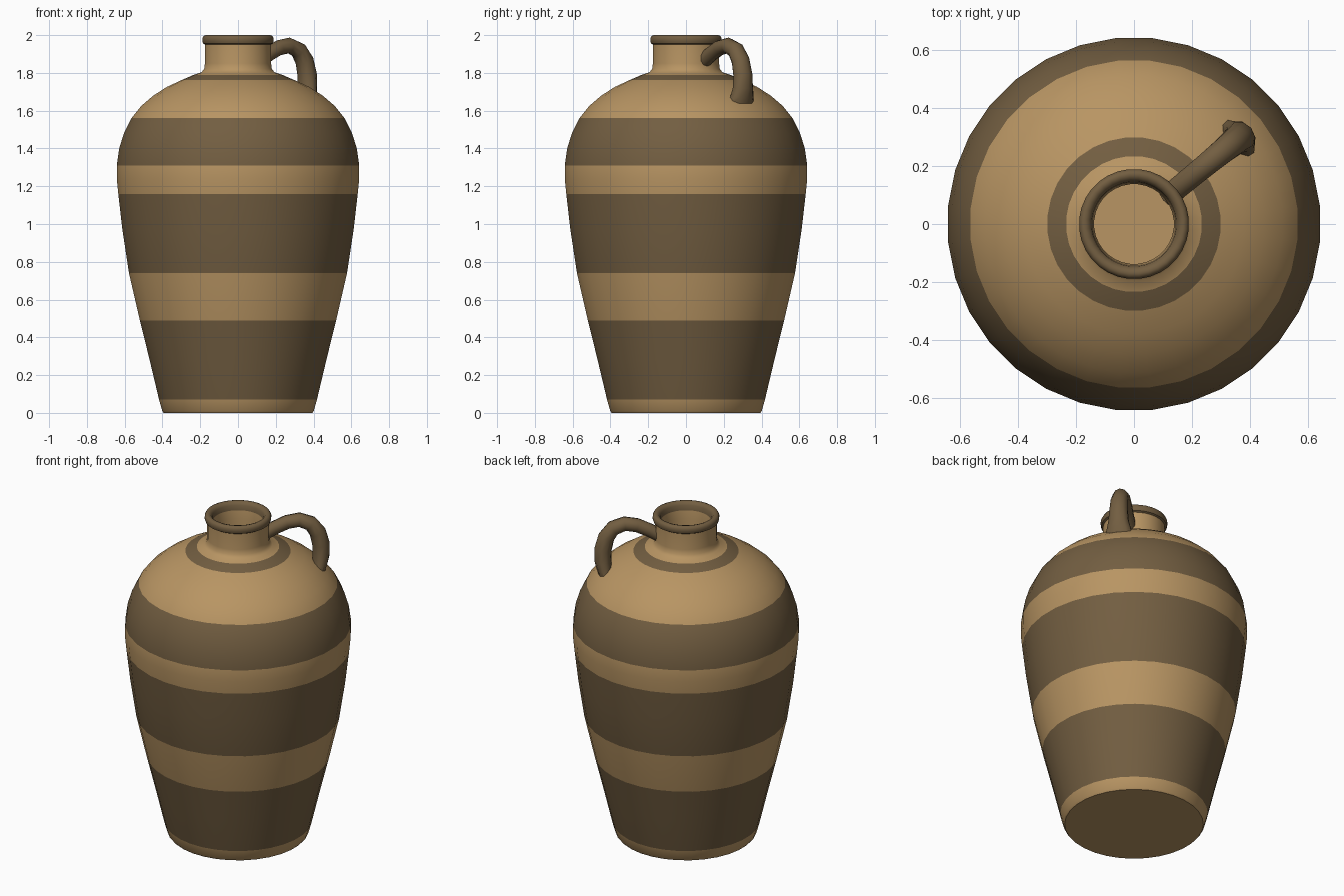
import bpy, bmesh
from math import sin, cos, pi, radians
from mathutils import Vector

if "Cube" in bpy.data.objects:
    bpy.data.objects.remove(bpy.data.objects["Cube"])


def material(name, colour):
    m = bpy.data.materials.new(name)
    m.diffuse_color = (*colour, 1)
    m.use_nodes = True
    m.node_tree.nodes["Principled BSDF"].inputs["Base Color"].default_value = m.diffuse_color
    return m


LIGHT = material("light_clay", (0.48, 0.30, 0.125))
DARK = material("dark_clay", (0.17, 0.112, 0.053))


def finish(name, bm, mats, angle=40):
    bmesh.ops.recalc_face_normals(bm, faces=bm.faces)
    me = bpy.data.meshes.new(name)
    bm.to_mesh(me)
    bm.free()
    for m in mats:
        me.materials.append(m)
    ob = bpy.data.objects.new(name, me)
    bpy.context.collection.objects.link(ob)
    bpy.ops.object.select_all(action='DESELECT')
    ob.select_set(True)
    bpy.context.view_layer.objects.active = ob
    bpy.ops.object.shade_smooth_by_angle(angle=radians(angle))
    return ob


def skin(bm, rings):
    """Bridge successive rings of vertices; returns faces per segment."""
    out = []
    for a, b in zip(rings, rings[1:]):
        n = len(a)
        out.append([bm.faces.new((a[i], a[(i + 1) % n], b[(i + 1) % n], b[i])) for i in range(n)])
    return out


def lathe(name, profile, sides=32):
    """Profile rows: radius, height, dark flag of the band above the row."""
    bm = bmesh.new()
    rings = []
    for r, z, _ in profile:
        angles = [2 * pi * (i + 0.5) / sides for i in range(sides)]
        rings.append([bm.verts.new((r * cos(a), r * sin(a), z)) for a in angles])
    for faces, row in zip(skin(bm, rings), profile):
        for f in faces:
            f.material_index = row[2]
    bm.faces.new(rings[0])
    bm.faces.new(rings[-1])
    return finish(name, bm, (LIGHT, DARK))


# Striped jar: outside wall, rolled rim, then the hollow inside
lathe("jar_body", [
    (0.395, 0, 0), (0.403, 0.01, 0), (0.42, 0.07, 1),
    (0.47, 0.28, 1), (0.522, 0.49, 0), (0.58, 0.74, 1),
    (0.615, 0.97, 1), (0.637, 1.16, 0), (0.645, 1.24, 0), (0.645, 1.31, 1),
    (0.632, 1.40, 1), (0.607, 1.48, 1), (0.567, 1.56, 0),
    (0.515, 1.625, 0), (0.45, 1.68, 0), (0.38, 1.725, 0),
    (0.30, 1.762, 1), (0.235, 1.79, 0), (0.195, 1.803, 0), (0.18, 1.82, 0),
    (0.176, 1.85, 0), (0.176, 1.95, 1),
    (0.186, 1.956, 1), (0.19, 1.968, 1), (0.19, 1.984, 1), (0.183, 1.996, 1),
    (0.172, 2.0, 1), (0.158, 1.996, 1), (0.147, 1.98, 1), (0.143, 1.95, 0),
    (0.138, 1.90, 0), (0.138, 1.79, 0), (0.30, 1.72, 0), (0.53, 1.55, 0),
    (0.605, 1.30, 0), (0.54, 0.74, 0), (0.38, 0.05, 0)])

# Handle: tapered loop from the neck to the shoulder
# path rows: distance from axis, height, half width, half thickness
path = [(0.15, 1.865, .040, .040), (0.21, 1.90, .040, .040), (0.28, 1.933, .041, .041),
        (0.35, 1.945, .043, .042), (0.415, 1.92, .046, .045), (0.455, 1.865, .050, .048),
        (0.474, 1.79, .054, .050), (0.475, 1.72, .060, .048), (0.468, 1.675, .072, .044),
        (0.462, 1.645, .078, .040)]
turn = radians(39.4)
out, side = Vector((cos(turn), sin(turn), 0)), Vector((-sin(turn), cos(turn), 0))
up = Vector((0, 0, 1))
pts = [out * r + up * z for r, z, _, _ in path]
bm = bmesh.new()
rings = []
for i, (p, row) in enumerate(zip(pts, path)):
    tangent = (pts[min(i + 1, len(pts) - 1)] - pts[max(i - 1, 0)]).normalized()
    normal = tangent.cross(side)
    rings.append([bm.verts.new(p + side * row[2] * cos(a) + normal * row[3] * sin(a))
                  for a in (2 * pi * (k + 0.5) / 10 for k in range(10))])
skin(bm, rings)
bm.faces.new(rings[0])
bm.faces.new(rings[-1])
finish("handle", bm, (DARK,), 50)
